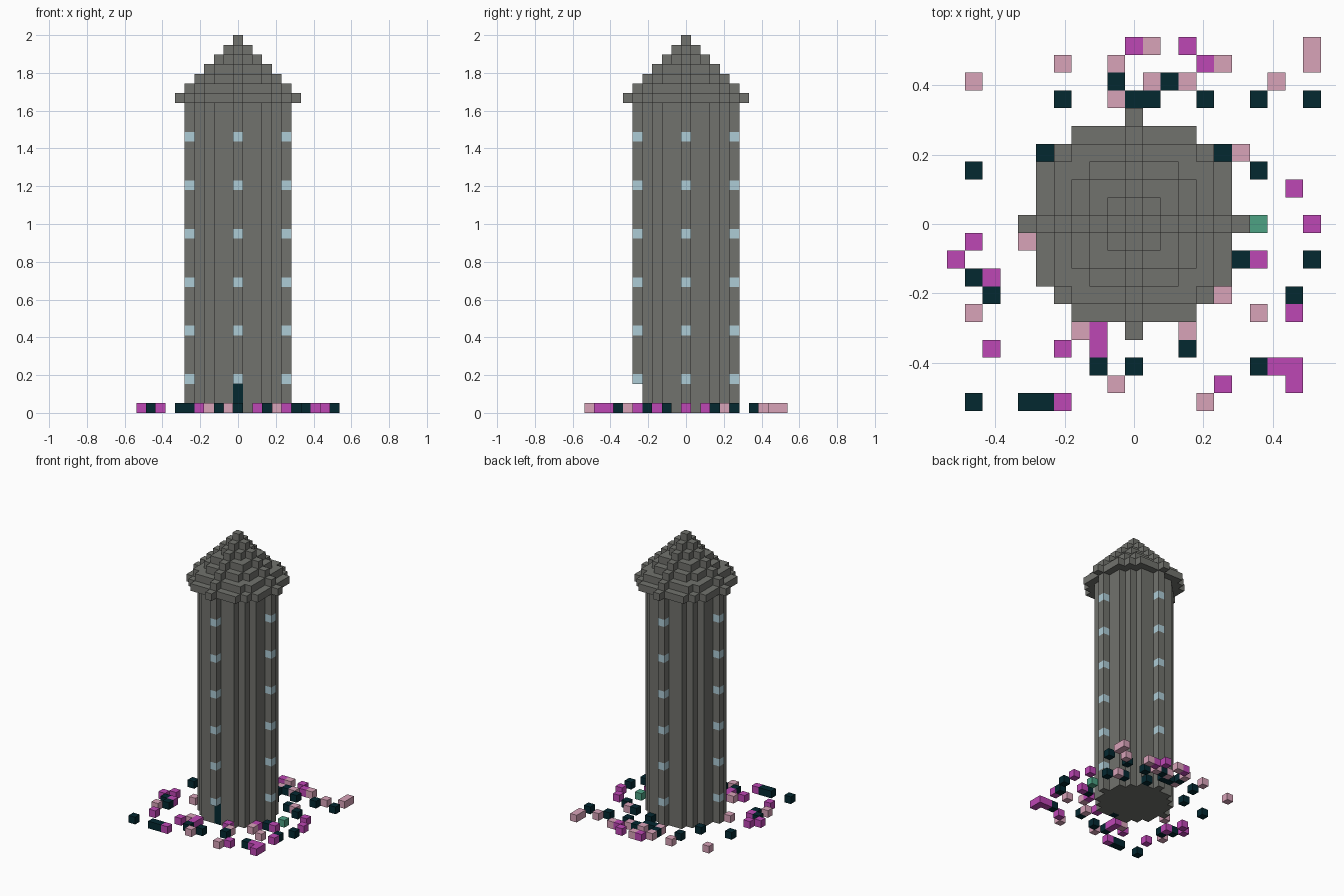
import bpy
import bmesh
from mathutils import Vector

if "Cube" in bpy.data.objects:
    bpy.data.objects.remove(bpy.data.objects["Cube"], do_unlink=True)

U = 2 / 39           # edge of one block
WALL_TOP = 32        # number of wall layers below the eaves
AXES = [Vector(a) * s for a in ((1, 0, 0), (0, 1, 0), (0, 0, 1)) for s in (1, -1)]


def srgb(r, g, b):
    lin = [((c / 255 + 0.055) / 1.055) ** 2.4 for c in (r, g, b)]
    return (*lin, 1)


def material(name, colour):
    m = bpy.data.materials.new(name)
    m.use_nodes = True
    m.diffuse_color = colour
    bsdf = next(n for n in m.node_tree.nodes if n.type == 'BSDF_PRINCIPLED')
    bsdf.inputs["Base Color"].default_value = colour
    bsdf.inputs["Roughness"].default_value = 0.9
    return m


STONE = material("stone grey", srgb(113, 114, 109))
GLASS = material("pale blue glass", srgb(174, 204, 214))
DARK = material("dark teal", srgb(1, 40, 48))
PURPLE = material("purple", srgb(190, 71, 181))
PINK = material("dusty pink", srgb(216, 163, 185))
GREEN = material("leaf green", srgb(77, 162, 132))


def disc(limit, layer):
    """All blocks of one layer whose squared distance to the axis is within limit."""
    span = range(-6, 7)
    return {(i, j, layer) for i in span for j in span if i * i + j * j <= limit}


def build(name, cells, mat, solid):
    """Skin a set of blocks, leaving out faces hidden against other blocks."""
    bm = bmesh.new()
    for cell in sorted(cells):
        centre = Vector(cell) + Vector((0, 0, 0.5))
        for n in AXES:
            if tuple(int(c) for c in Vector(cell) + n) in solid:
                continue
            a = Vector((n.y, n.z, n.x)) / 2
            b = n.cross(a)
            mid = centre + n / 2
            bm.faces.new([bm.verts.new((mid + p) * U)
                          for p in (a + b, b - a, -a - b, a - b)])
    bmesh.ops.remove_doubles(bm, verts=bm.verts, dist=U / 100)
    bmesh.ops.recalc_face_normals(bm, faces=bm.faces)
    mesh = bpy.data.meshes.new(name)
    bm.to_mesh(mesh)
    bm.free()
    mesh.materials.append(mat)
    bpy.context.collection.objects.link(bpy.data.objects.new(name, mesh))


# Round tower wall with a one-block rib on each of the four sides
RIBS = ((5, 0), (-5, 0), (0, 5), (0, -5))
wall = set().union(*(disc(24, k) for k in range(WALL_TOP)))
wall |= {(x, y, k) for x, y in RIBS for k in range(WALL_TOP)}

# Windows set into the ribs
windows = {(x, y, k) for x, y in RIBS for k in range(3, WALL_TOP - 1, 5)}

# Recessed front door
door = {(0, -4, k) for k in range(3)}
doorway = {(0, -5, k) for k in range(3)}
wall -= windows | door | doorway

# Stepped conical roof, one block narrower on each layer
roof = set().union(*(disc((6 - s) ** 2, WALL_TOP + s) for s in range(7)))

# Garden plan, back row first: P purple, K pink, D dark, G green
GARDEN = [
    "..........PK.P......K",
    "......K..K....PK....K",
    ".K.......D.KDK....K..",
    "......D..KDD..D..D..D",
    "",
    "............D........",
    ".....D.........DK....",
    ".D...............D...",
    "...................P.",
    "",
    ".................G..P",
    ".P..K................",
    "P...............DP..D",
    ".DP............P.....",
    "..D............K...D.",
    ".K..........P....K.P.",
    ".......KP....K.......",
    "..P...P.P....D.......",
    "........D.D......DPP.",
    ".........K.....P...P.",
    ".D..DDP.......K......",
]


def plants(letter):
    return {(c - 10, 10 - r, 0) for r, row in enumerate(GARDEN)
            for c, ch in enumerate(row) if ch == letter}


# Tower parts share one solid so touching faces are dropped
tower = wall | windows | door | roof
for name, cells, mat in (("tower_wall", wall, STONE), ("windows", windows, GLASS),
                         ("front_door", door, DARK), ("stepped_roof", roof, STONE)):
    build(name, cells, mat, tower)

# Plants are separate single blocks on the ground
for name, letter, mat in (("purple_flowers", "P", PURPLE), ("pink_flowers", "K", PINK),
                          ("dark_shrubs", "D", DARK), ("green_plant", "G", GREEN)):
    cells = plants(letter)
    build(name, cells, mat, cells)
